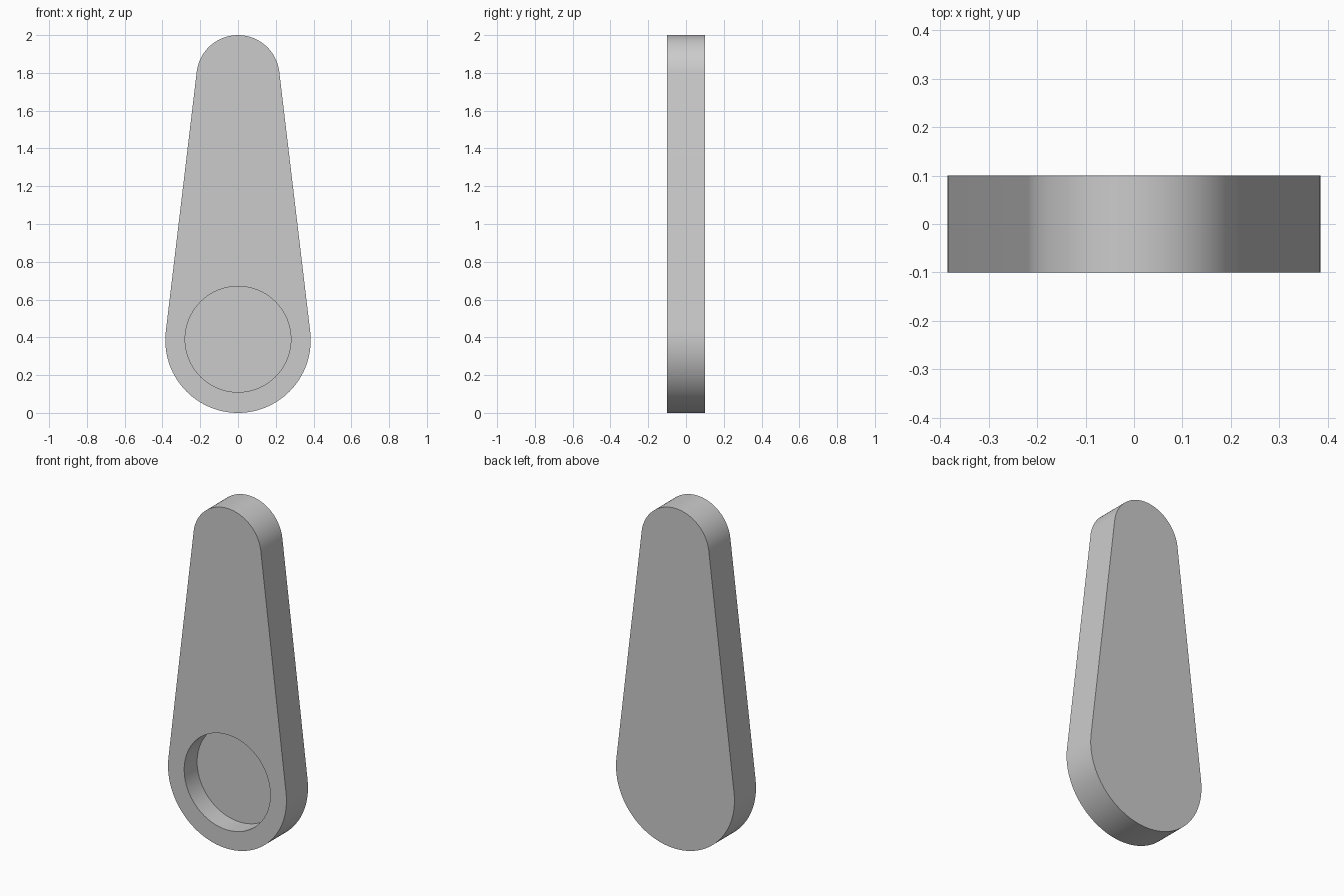
import bpy, bmesh, math

if "Cube" in bpy.data.objects:
    bpy.data.objects.remove(bpy.data.objects["Cube"], do_unlink=True)

HALF = 0.1           # half thickness
BIG_R, BIG_Z = 0.385, 0.385
TIP_R, TIP_Z = 0.22, 1.78
HOLE_R, HOLE_Z, HOLE_DEPTH = 0.28, 0.39, 0.12

grey = bpy.data.materials.new("plain grey")
grey.use_nodes = True
colour = (0.6, 0.6, 0.6, 1)
grey.diffuse_color = colour
grey.node_tree.nodes["Principled BSDF"].inputs["Base Color"].default_value = colour


def arc(radius, z, start, end, steps):
    """Points (x, z) along an arc, both ends included."""
    angles = [start + (end - start) * i / steps for i in range(steps + 1)]
    return [(radius * math.cos(a), z + radius * math.sin(a)) for a in angles]


def loop(bm, points, y):
    verts = [bm.verts.new((x, y, z)) for x, z in points]
    edges = [bm.edges.new((v, verts[(i + 1) % len(verts)])) for i, v in enumerate(verts)]
    return verts, edges


def wall(bm, a, b):
    for i in range(len(a)):
        j = (i + 1) % len(a)
        bm.faces.new((a[i], a[j], b[j], b[i]))


# Outline: two arcs joined by their common tangents
tangent = math.asin((BIG_R - TIP_R) / (TIP_Z - BIG_Z))
outline = (arc(TIP_R, TIP_Z, tangent, math.pi - tangent, 48)
           + arc(BIG_R, BIG_Z, math.pi - tangent, 2 * math.pi + tangent, 64))
circle = arc(HOLE_R, HOLE_Z, 0, 2 * math.pi, 80)[:-1]

bm = bmesh.new()
front, front_edges = loop(bm, outline, -HALF)
back, _ = loop(bm, outline, HALF)
rim, rim_edges = loop(bm, circle, -HALF)
floor, _ = loop(bm, circle, -HALF + HOLE_DEPTH)

# Side wall, back, and the blind round recess in the front
wall(bm, front, back)
wall(bm, rim, floor)
bm.faces.new(back)
bm.faces.new(floor)
bmesh.ops.triangle_fill(bm, edges=front_edges + rim_edges, use_beauty=True, normal=(0, -1, 0))
bmesh.ops.recalc_face_normals(bm, faces=bm.faces)

mesh = bpy.data.meshes.new("tapered_arm")
bm.to_mesh(mesh)
bm.free()
mesh.materials.append(grey)
arm = bpy.data.objects.new("tapered_arm", mesh)
bpy.context.collection.objects.link(arm)

bpy.ops.object.select_all(action='DESELECT')
arm.select_set(True)
bpy.context.view_layer.objects.active = arm
bpy.ops.object.shade_smooth_by_angle(angle=math.radians(30))
